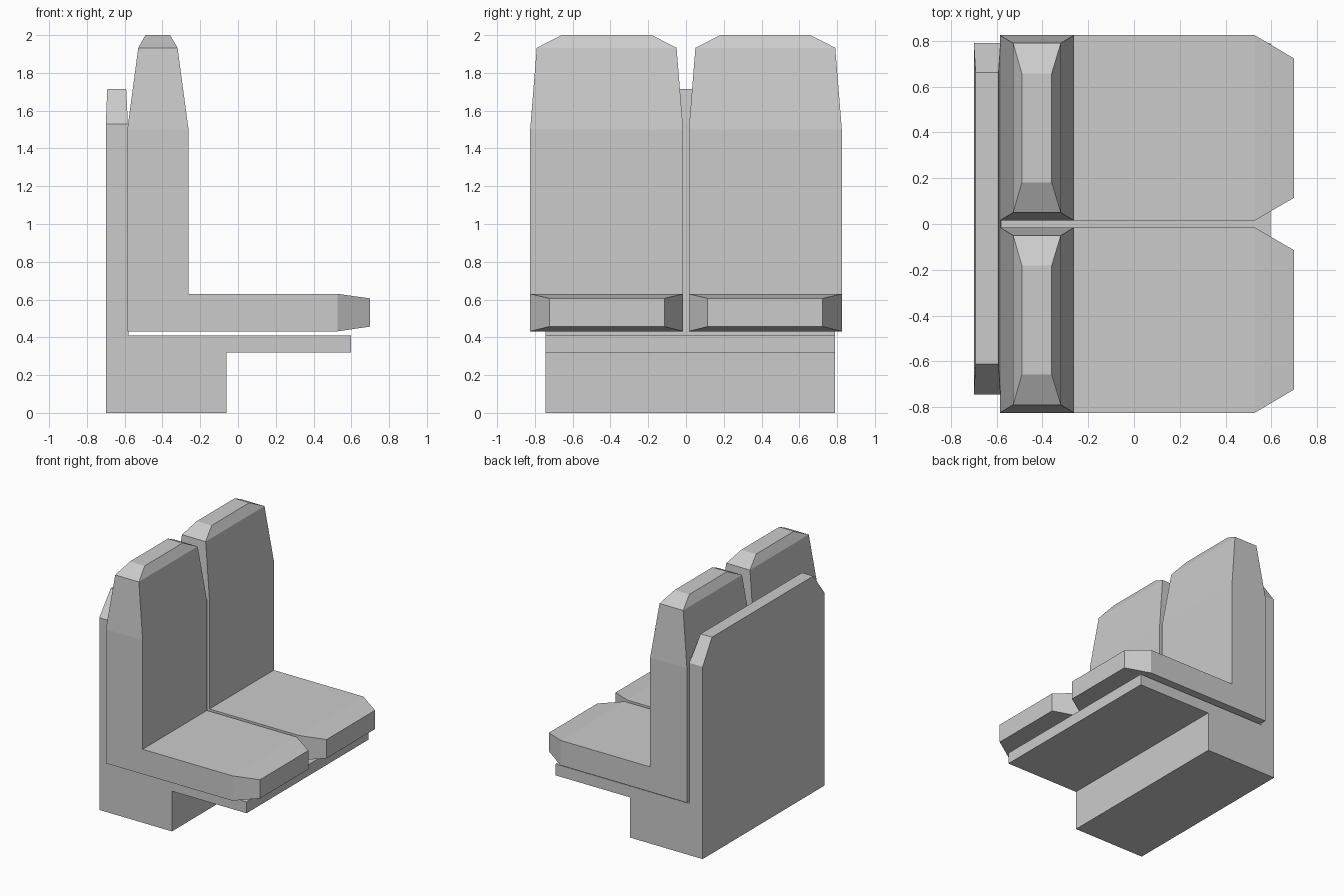
import bpy, bmesh

if "Cube" in bpy.data.objects:
    bpy.data.objects.remove(bpy.data.objects["Cube"])


def prism(profile, y0, y1):
    """Extrude an xz profile from y0 to y1."""
    bm = bmesh.new()
    face = bm.faces.new([bm.verts.new((x, y0, z)) for x, z in profile])
    out = bmesh.ops.extrude_face_region(bm, geom=[face])["geom"]
    for v in out:
        if isinstance(v, bmesh.types.BMVert):
            v.co.y = y1
    bmesh.ops.recalc_face_normals(bm, faces=bm.faces[:])
    return bm


def taper(bm, axis, level, bounds):
    """Extrude the end face on an axis to a new level, fitted to (axis, low, high) bounds."""
    bm.normal_update()
    face = max((f for f in bm.faces if f.normal[axis] > 0.99),
               key=lambda f: f.calc_center_median()[axis])
    new = bmesh.ops.extrude_discrete_faces(bm, faces=[face])["faces"][0]
    for a, low, high in bounds:
        mid = new.calc_center_median()[a]
        for v in new.verts:
            v.co[a] = low if v.co[a] < mid else high
    for v in new.verts:
        v.co[axis] = level


def finish(bm, name):
    bmesh.ops.recalc_face_normals(bm, faces=bm.faces[:])
    mesh = bpy.data.meshes.new(name)
    bm.to_mesh(mesh)
    bm.free()
    obj = bpy.data.objects.new(name, mesh)
    bpy.context.collection.objects.link(obj)
    return obj


X, Y, Z = 0, 1, 2

# Frame: plinth, seat shelf and back panel with tapered top
bm = prism([(-0.70, 0), (-0.06, 0), (-0.06, 0.32), (0.597, 0.32),
            (0.597, 0.41), (-0.58, 0.41), (-0.583, 1.53), (-0.70, 1.53)], -0.745, 0.79)
taper(bm, Z, 1.715, [(X, -0.692, -0.592), (Y, -0.612, 0.662)])
finish(bm, "frame")

# Pair of L-shaped cushions with bevelled headrest and front edge
for side, name in ((1, "cushion_left"), (-1, "cushion_right")):
    bm = prism([(-0.586, 0.432), (0.528, 0.432), (0.528, 0.63), (-0.262, 0.63),
                (-0.262, 1.50), (-0.586, 1.50)], 0.015, 0.825)
    taper(bm, Z, 1.933, [(X, -0.528, -0.32), (Y, 0.05, 0.79)])
    taper(bm, Z, 2.0, [(X, -0.49, -0.36), (Y, 0.182, 0.658)])
    taper(bm, X, 0.70, [(Y, 0.115, 0.723), (Z, 0.457, 0.606)])
    for v in bm.verts:
        v.co.y *= side
    finish(bm, name)
